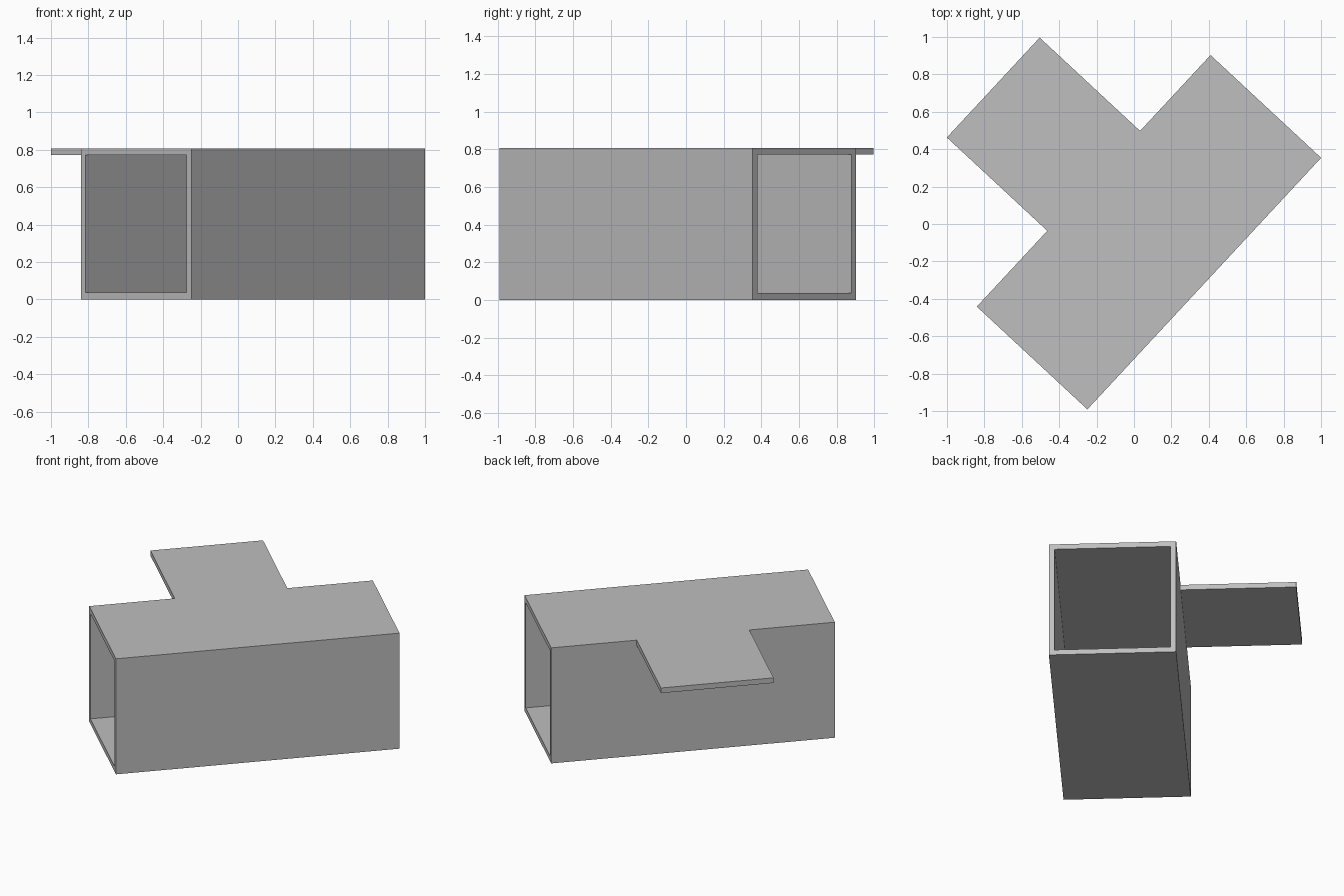
import bpy
import bmesh
from math import radians
from mathutils import Matrix

LENGTH, WIDTH, HEIGHT, WALL = 1.836, 0.807, 0.807, 0.036
SHELF_LENGTH, SHELF_DEPTH = 0.729, 0.733
PLACE = Matrix.Translation((0.08, -0.044, 0)) @ Matrix.Rotation(radians(47.1), 4, "Z")

cube = bpy.data.objects.get("Cube")
if cube:
    bpy.data.objects.remove(cube, do_unlink=True)

# Plain grey
grey = bpy.data.materials.new("plain_grey")
grey.use_nodes = True
colour = (0.52, 0.52, 0.52, 1)
grey.diffuse_color = colour
grey.node_tree.nodes["Principled BSDF"].inputs["Base Color"].default_value = colour


def finish(name, bm):
    bmesh.ops.recalc_face_normals(bm, faces=bm.faces)
    mesh = bpy.data.meshes.new(name)
    bm.to_mesh(mesh)
    bm.free()
    mesh.materials.append(grey)
    obj = bpy.data.objects.new(name, mesh)
    obj.matrix_world = PLACE
    bpy.context.collection.objects.link(obj)
    return obj


def rectangle(bm, x, inset):
    """Cross-section ring of the tube at one end."""
    y = WIDTH / 2 - inset
    low, high = inset, HEIGHT - inset
    return [bm.verts.new((x, a, b))
            for a, b in ((-y, low), (y, low), (y, high), (-y, high))]


# Square tube, open at both ends
bm = bmesh.new()
ends = (-LENGTH / 2, LENGTH / 2)
outer = [rectangle(bm, x, 0) for x in ends]
inner = [rectangle(bm, x, WALL) for x in ends]
for i in range(4):
    j = (i + 1) % 4
    for a, b in (outer, inner, (outer[0], inner[0]), (outer[1], inner[1])):
        bm.faces.new((a[i], a[j], b[j], b[i]))
finish("square_tube", bm)

# Flat shelf continuing the roof on one long side
bm = bmesh.new()
bmesh.ops.create_cube(bm, size=1)
bmesh.ops.scale(bm, vec=(SHELF_LENGTH, SHELF_DEPTH, WALL), verts=bm.verts)
bmesh.ops.translate(bm, verts=bm.verts,
                    vec=(0, (WIDTH + SHELF_DEPTH) / 2, HEIGHT - WALL / 2))
finish("side_shelf", bm)
